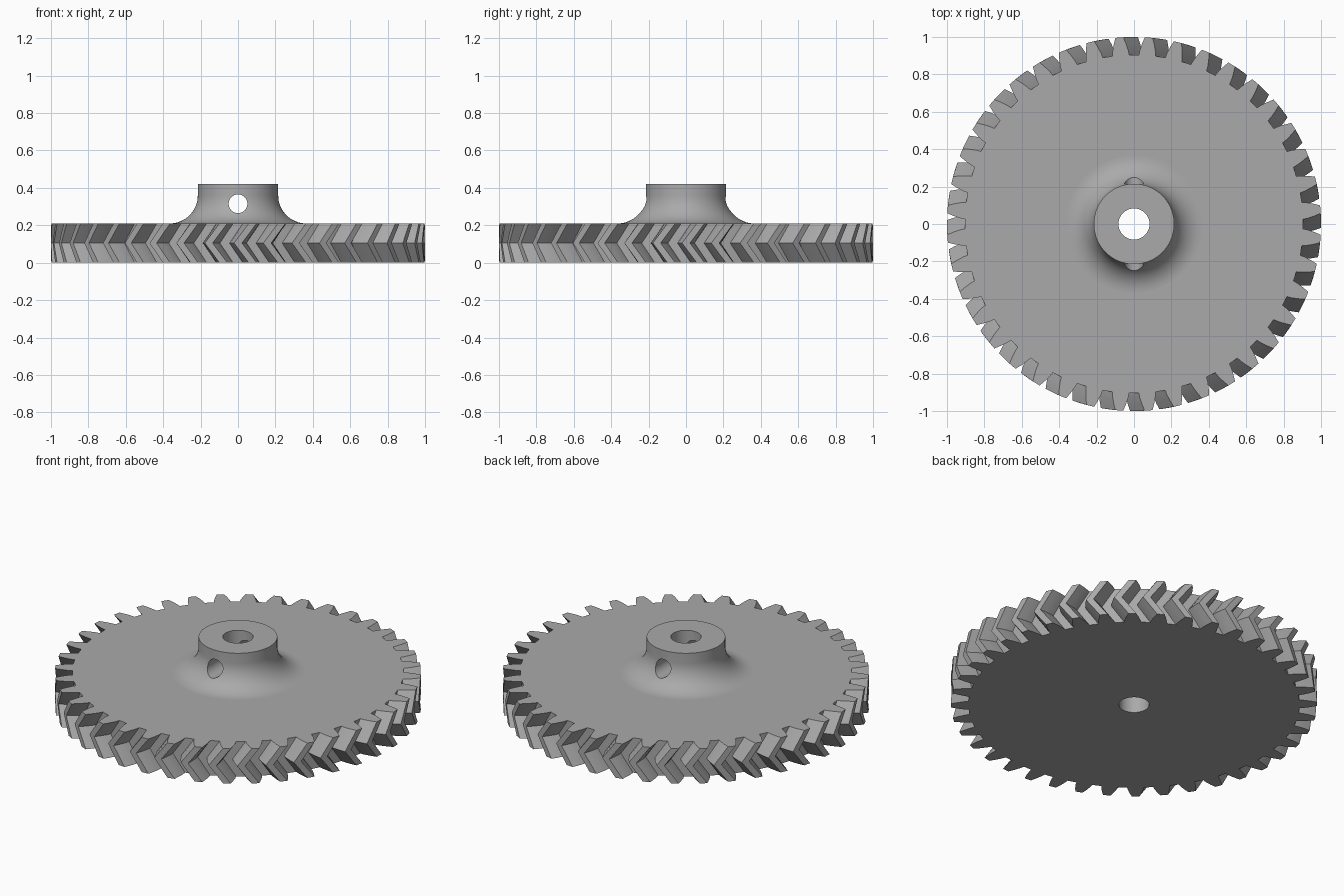
import bpy
import bmesh
from math import sin, cos, pi, radians

TEETH = 40
THICK = 0.21
TWIST = radians(4.5)
BORE = 0.083

if "Cube" in bpy.data.objects:
    bpy.data.objects.remove(bpy.data.objects["Cube"])

grey = bpy.data.materials.new("plain grey")
grey.use_nodes = True
colour = (0.4, 0.4, 0.4, 1)
grey.diffuse_color = colour
grey.node_tree.nodes["Principled BSDF"].inputs["Base Color"].default_value = colour


def make_object(name, bm):
    bmesh.ops.recalc_face_normals(bm, faces=bm.faces)
    mesh = bpy.data.meshes.new(name)
    bm.to_mesh(mesh)
    bm.free()
    mesh.materials.append(grey)
    ob = bpy.data.objects.new(name, mesh)
    bpy.context.collection.objects.link(ob)
    return ob


def activate(ob):
    bpy.ops.object.select_all(action='DESELECT')
    ob.select_set(True)
    bpy.context.view_layer.objects.active = ob


def cylinder(name, radius, depth, location, rotation=(0, 0, 0)):
    bpy.ops.mesh.primitive_cylinder_add(vertices=64, radius=radius, depth=depth,
                                        location=location, rotation=rotation)
    ob = bpy.context.object
    ob.name = name
    ob.hide_render = True
    ob.data.materials.append(grey)
    return ob


def cut(ob, cutter):
    activate(ob)
    mod = ob.modifiers.new("cut", 'BOOLEAN')
    mod.object = cutter
    mod.operation = 'DIFFERENCE'
    mod.solver = 'EXACT'
    bpy.ops.object.modifier_apply(modifier=mod.name)


def skin(bm, rings):
    """Join closed rings of vertices with quads and cap both ends."""
    for low, high in zip(rings, rings[1:]):
        n = len(low)
        for i in range(n):
            j = (i + 1) % n
            bm.faces.new((low[i], low[j], high[j], high[i]))
    bm.faces.new(rings[0])
    bm.faces.new(rings[-1])


# Toothed wheel: mirrored helical halves forming chevron teeth
half_tooth = [(0.905, 0.050), (0.93, 0.045), (0.965, 0.034), (1.0, 0.021)]
tooth = [(r, -a) for r, a in half_tooth] + [(r, a) for r, a in reversed(half_tooth)]
bm = bmesh.new()
rings = []
for z, turn in ((0, 0), (THICK / 2, -TWIST), (THICK, 0)):
    ring = []
    for k in range(TEETH):
        centre = 2 * pi * (k + 0.5) / TEETH + turn
        ring += [bm.verts.new((r * cos(centre + a), r * sin(centre + a), z))
                 for r, a in tooth]
    rings.append(ring)
skin(bm, rings)
wheel = make_object("toothed_wheel", bm)

# Hub: straight collar with a concave fillet flowing onto the wheel
HUB, FILLET, TOP = 0.215, 0.15, 0.42
profile = [(HUB + FILLET, THICK - 0.005)]
for i in range(17):
    t = pi / 2 * i / 16
    profile.append((HUB + FILLET * (1 - sin(t)), THICK + FILLET * (1 - cos(t))))
profile.append((HUB, TOP))
SEG = 96
bm = bmesh.new()
skin(bm, [[bm.verts.new((r * cos(2 * pi * s / SEG), r * sin(2 * pi * s / SEG), z))
           for s in range(SEG)] for r, z in profile])
hub = make_object("hub", bm)

# Shaft bore and cross hole
bore = cylinder("bore_cutter", BORE, 2, (0, 0, 0.2))
cross = cylinder("cross_hole_cutter", 0.05, 2, (0, 0, 0.315), (pi / 2, 0, 0))
cut(wheel, bore)
cut(hub, bore)
cut(hub, cross)
for cutter in (bore, cross):
    bpy.data.objects.remove(cutter)

for ob in (wheel, hub):
    activate(ob)
    bpy.ops.object.shade_smooth_by_angle(angle=radians(25))
